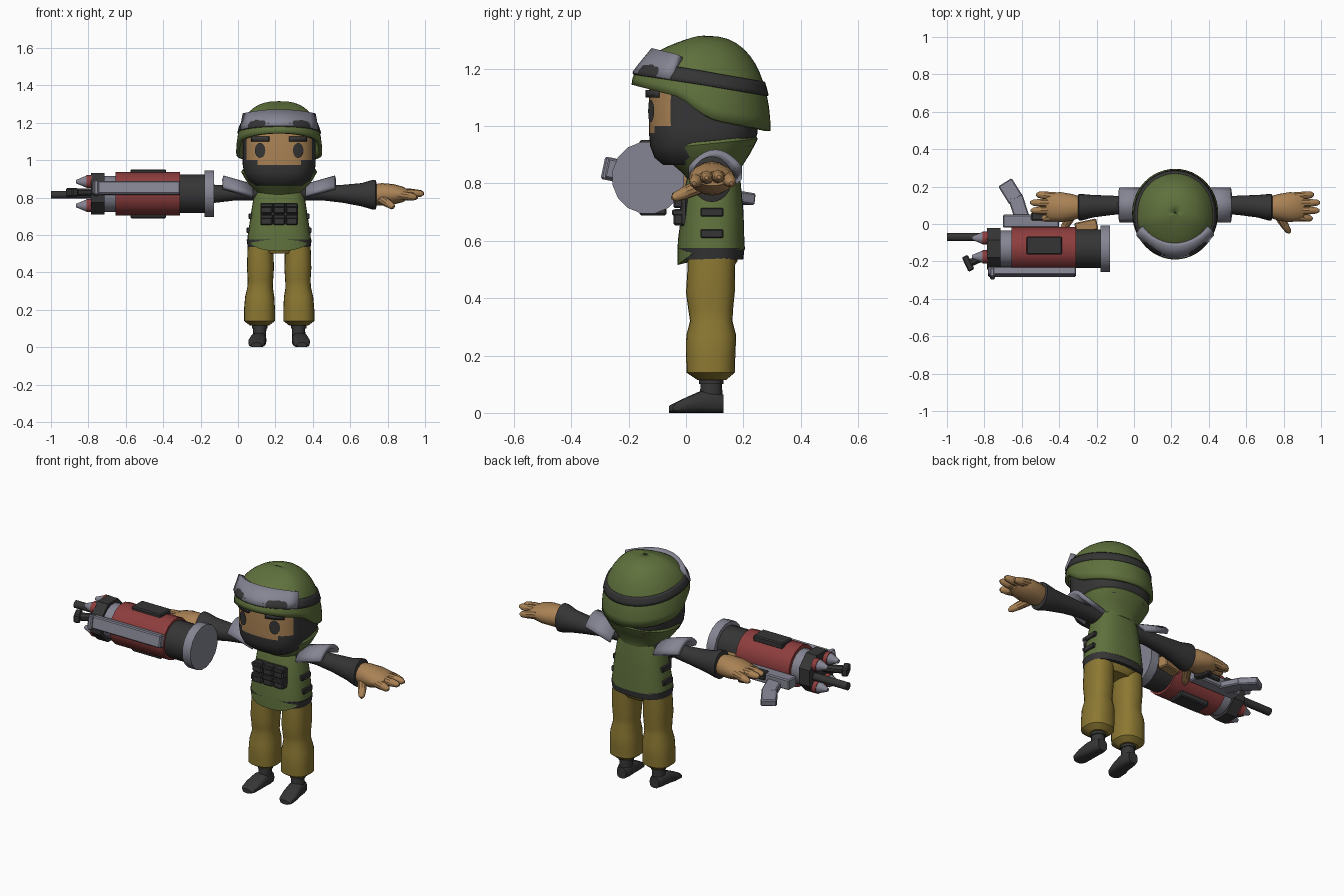
import bpy, bmesh, math
from mathutils import Vector, Euler

if "Cube" in bpy.data.objects:
    bpy.data.objects.remove(bpy.data.objects["Cube"])
BODY = 0.22          # x of the soldier's centre line; body parts use local x
parts = []


def material(name, *rgb):
    m = bpy.data.materials.new(name)
    m.use_nodes = True
    m.diffuse_color = (*rgb, 1)
    m.node_tree.nodes["Principled BSDF"].inputs["Base Color"].default_value = (*rgb, 1)
    return m


GREEN = material("olive green", .115, .165, .046)
KHAKI = material("khaki", .262, .188, .032)
BLACK = material("charcoal", .036, .036, .037)
GREY = material("steel grey", .235, .235, .295)
RED = material("dull red", .27, .047, .047)
SKIN = material("tan", .4, .223, .09)


def make(name, bm, mat, x=BODY, mirror=False, thick=0, second=None, rule=None):
    bmesh.ops.recalc_face_normals(bm, faces=bm.faces)
    me = bpy.data.meshes.new(name)
    bm.to_mesh(me)
    bm.free()
    me.materials.append(mat)
    if second:
        me.materials.append(second)
        for f in me.polygons:
            f.material_index = int(rule(f.center))
    ob = bpy.data.objects.new(name, me)
    bpy.context.collection.objects.link(ob)
    ob.location.x = x
    if mirror:
        ob.modifiers.new("Mirror", "MIRROR")
    if thick:
        s = ob.modifiers.new("Solidify", "SOLIDIFY")
        s.thickness, s.offset = thick, -1
    parts.append(ob)
    return ob


def skin_rows(name, rows, mat, closed=True, caps=True, **kw):
    """Bridge rows of points into a surface."""
    bm = bmesh.new()
    vs = [[bm.verts.new(p) for p in row] for row in rows]
    n = len(vs[0])
    for a, b in zip(vs, vs[1:]):
        for i in range(n if closed else n - 1):
            j = (i + 1) % n
            bm.faces.new((a[i], a[j], b[j], b[i]))
    if closed and caps:
        bm.faces.new(vs[0])
        bm.faces.new(vs[-1])
    return make(name, bm, mat, **kw)


def power(v, p):
    return math.copysign(abs(v) ** (2 / p), v)


def loft(name, rings, mat, axis="z", n=24, p=2, warp=None, **kw):
    """Rings are (position, centre u, centre v, radius u, radius v) along an axis."""
    rows = []
    for t, cu, cv, ru, rv in rings:
        row = []
        for i in range(n):
            a = 2 * math.pi * i / n
            u, v = cu + ru * power(math.sin(a), p), cv - rv * power(math.cos(a), p)
            q = Vector({"x": (t, u, v), "y": (u, t, v), "z": (u, v, t)}[axis])
            row.append(warp(q) if warp else q)
        rows.append(row)
    return skin_rows(name, rows, mat, **kw)


def tube(name, steps, mat, n=16, **kw):
    """Round section through (point, radius) steps on a straight line."""
    turn = (Vector(steps[-1][0]) - Vector(steps[0][0])).to_track_quat("Z", "Y")
    ring = [2 * math.pi * (i + .5) / n for i in range(n)]
    rows = [[Vector(c) + turn @ Vector((r * math.cos(a), r * math.sin(a), 0)) for a in ring]
            for c, r in steps]
    return skin_rows(name, rows, mat, **kw)


def box(name, centre, size, mat, rot=(0, 0, 0), bevel=.006, **kw):
    bm = bmesh.new()
    bmesh.ops.create_cube(bm, size=1)
    e = Euler([math.radians(r) for r in rot])
    for v in bm.verts:
        v.co = Vector(a * b for a, b in zip(v.co, size))
    bmesh.ops.bevel(bm, geom=bm.edges[:], offset=bevel, segments=1, affect="EDGES")
    for v in bm.verts:
        v.co.rotate(e)
        v.co += Vector(centre)
    return make(name, bm, mat, **kw)


# Legs and boots
loft("trouser_legs", [(.115, .105, .09, .05, .05), (.14, .105, .086, .083, .084),
     (.2, .105, .086, .083, .086), (.27, .104, .088, .078, .087), (.32, .102, .088, .068, .074),
     (.36, .1, .086, .068, .078), (.42, .1, .085, .072, .085), (.5, .1, .088, .07, .083),
     (.6, .09, .09, .075, .085)], KHAKI, p=2.4, mirror=True)
loft("trouser_hips", [(.5, 0, .09, .1, .07), (.53, 0, .09, .15, .09), (.6, 0, .09, .15, .09)],
     KHAKI, p=2.4)
loft("boots", [(-.06, .122, .012, .026, .012), (-.045, .121, .016, .042, .016),
     (0, .118, .027, .047, .027), (.05, .112, .038, .043, .038), (.1, .108, .037, .04, .037),
     (.13, .106, .032, .03, .032)], BLACK, axis="y", n=16, p=2.8, mirror=True)
loft("boot_ankles", [(.03, .108, .085, .038, .045), (.085, .104, .088, .035, .038),
     (.14, .103, .088, .037, .037)], BLACK, n=16, mirror=True)
loft("boot_cuffs", [(.1, .104, .088, .041, .042), (.115, .104, .088, .041, .042)],
     BLACK, n=16, mirror=True)


# Vest with a front flap, hem, pouches and side straps
def flap(q):
    if q.z < .53:
        q.z += .055 * min(1, max(0, (q.y + .03) / .07))
    return q


loft("vest", [(.515, 0, .0875, .17, .118), (.6, 0, .0875, .168, .116), (.7, 0, .0925, .153, .108),
     (.8, 0, .095, .137, .096), (.85, 0, .1, .12, .085)], GREEN, p=2.5, n=32, warp=flap)
loft("vest_hem", [(.535, 0, .0875, .168, .112), (.575, 0, .0875, .174, .1165)], BLACK, p=2.5, n=32)
box("pouch_panel", (0, -.008, .712), (.2, .025, .12), BLACK)
for col in (-1, 0, 1):
    for z in (.682, .742):
        box("pouch", (col * .068, -.025, z), (.063, .038, .057), BLACK)
        box("pouch_flap", (col * .068, -.028, z + .016), (.065, .04, .022), BLACK, bevel=.004)
for z in (.7, .625):
    box("side_straps", (.152 + (.7 - z) * .14, .09, z), (.022, .08, .03), BLACK, bevel=.004,
        mirror=True)

# Collar and head
loft("collar", [(.82, 0, .1, .115, .09), (.85, 0, .09, .14, .105), (.89, 0, .083, .175, .14),
     (.93, 0, .08, .198, .165), (.94, 0, .08, .203, .17), (.95, 0, .08, .197, .165)], GREEN,
     p=2.3, n=32, warp=lambda q: q + Vector((0, 0, (q.y - .1) * .1)))
HEAD_P = 2.7
loft("head", [(.865, 0, .04, .13, .12), (.89, 0, .045, .165, .155), (.93, 0, .055, .187, .18),
     (.975, 0, .06, .195, .189), (1.0, 0, .06, .195, .189), (1.08, 0, .06, .195, .19),
     (1.16, 0, .06, .195, .185), (1.2, 0, .06, .16, .15)], BLACK, p=HEAD_P, n=48, second=SKIN,
     rule=lambda c: c.y < -.055 and c.z < 1.17 and c.z > (.975 if abs(c.x) < .12 else 1.0))


def face_point(x, z, off):
    return (x, .06 - (.19 + off) * (1 - abs(x / .198) ** HEAD_P) ** (1 / HEAD_P), z)


# Eyes and brows wrapped on the face
rows = [[face_point(.102 + r * .028 * math.cos(i * math.pi / 10),
                    1.052 + r * .04 * math.sin(i * math.pi / 10), .007) for i in range(20)]
        for r in (1, .5, .05)]
skin_rows("eyes", rows, BLACK, mirror=True)
rows = [[face_point(.055 + .095 * i / 6, z, .014) for i in range(7)] for z in (1.1, 1.126)]
skin_rows("brows", rows, BLACK, closed=False, mirror=True, thick=.02)


# Helmet shell: the rim height follows its depth
def rim_height(y):
    line = [(-.2, 1.147), (-.02, 1.1), (.05, 1.045), (.1, 1.02), (.3, .982)]
    for (a, za), (b, zb) in zip(line, line[1:]):
        if y <= b:
            return za + (zb - za) * (y - a) / (b - a)
    return line[-1][1]


def helmet_point(a, t=None, z=None, off=0):
    c = math.cos(a)
    depth = .25 if c > 0 else .235
    rim = rim_height(.06 - depth * c)
    up = math.cos(t * math.pi / 2) if z is None else min(1, max(0, (z - rim) / (1.315 - rim)))
    r = max(1 - up * up, 1e-5) ** (.5 * (.75 + .75 * max(0, c) ** 2))
    return ((.23 * r + off) * math.sin(a), .06 - (depth * r + off) * c, rim + (1.315 - rim) * up)


turn = [2 * math.pi * i / 48 for i in range(48)]
rows = [[helmet_point(a, t=k / 12) for a in turn] for k in range(13)]
helmet = skin_rows("helmet", rows, GREEN, caps=False, thick=.018)


def band_point(a, dz):
    return helmet_point(a, z=1.168 + dz + .1 * math.cos(a) * .38, off=.006)


rows = [[band_point(a, dz) for a in turn] for dz in (-.024, -.008, .008, .024)]
skin_rows("helmet_band", rows, BLACK, caps=False, thick=.012)

# Goggles across the helmet front
rows = []
for x, y, dy, z in ((.208, -.187, .125, 1.188), (.206, -.167, .12, 1.215), (.195, -.12, .09, 1.272)):
    rows.append([(s / 6 * x, y + dy * (s / 6) ** 2, z - .022 * (s / 6) ** 2)
                 for s in range(-6, 7)])
skin_rows("goggles", rows, GREY, closed=False, thick=.03)

# Arms, hands and shoulder plates
loft("sleeves", [(.08, .095, .83, .05, .045), (.23, .1, .825, .042, .04), (.34, .1, .82, .052, .048),
     (.44, .095, .815, .06, .062), (.495, .09, .815, .07, .078), (.515, .09, .815, .07, .08),
     (.52, .09, .815, .06, .065)], BLACK, axis="x", mirror=True)
loft("palms", [(.5, .09, .815, .055, .055), (.55, .09, .817, .07, .06), (.61, .09, .817, .08, .055),
     (.66, .092, .817, .077, .042), (.69, .092, .817, .06, .025)], SKIN, axis="x", n=16, mirror=True)
for base, tip in (((.64, .145, .82), (.742, .158, .8)), ((.65, .11, .825), (.775, .115, .822)),
                  ((.65, .073, .822), (.772, .072, .82)), ((.64, .04, .815), (.735, .028, .8)),
                  ((.55, .05, .79), (.612, -.048, .748))):
    b, t = Vector(base), Vector(tip)
    tube("fingers", [(b, .026), (b.lerp(t, .5), .023), (b.lerp(t, .88), .017), (t, .007)], SKIN,
         n=10, mirror=True)
rows = [[(x, .102 + s / 5 * .093, z - .058 * (s / 5) ** 2) for s in range(-5, 6)]
        for x, z in ((.14, .873), (.298, .918))]
skin_rows("shoulder_plates", rows, GREY, closed=False, mirror=True, thick=.024)


# Cannon, lying along x
def along(name, x0, x1, r, mat, y=-.132, z=.82, r1=None, n=16):
    return tube(name, [((x0, y, z), r), ((x1, y, z), r if r1 is None else r1)], mat, n=n, x=0)


along("cannon_muzzle", -.18, -.127, .127, GREY)
along("cannon_neck", -.32, -.17, .105, BLACK)
along("cannon_body", -.655, -.31, .118, RED)
along("cannon_collar", -.72, -.65, .098, GREY)
along("cannon_breech", -.785, -.715, .12, BLACK, n=8)
for z in (.933, .707):
    box("cannon_plate", (-.48, -.115, z), (.19, .095, .036), BLACK, x=0)
box("cannon_rail", (-.545, -.255, .85), (.47, .045, .07), GREY, (-12, 0, 0), x=0)
box("rail_stop", (-.757, -.265, .85), (.025, .05, .08), GREY, (-12, 0, 0), x=0)
for y in (-.075, -.175):
    for z in (.885, .757):
        along("missile_base", -.81, -.78, .036, RED, y, z)
        along("missile_tip", -.81, -.865, .033, GREY, y, z, r1=.01)
along("barrel", -1, -.78, .022, BLACK, -.07, .815, n=12)
tube("crank_arm", [((-.77, -.16, .828), .022), ((-.88, -.21, .828), .022)], BLACK, n=8, x=0)
box("crank_end", (-.887, -.21, .828), (.035, .085, .045), BLACK, (0, 0, 25), x=0)

# Grip assembly behind the cannon
box("receiver", (-.55, .015, .785), (.3, .07, .06), GREY, x=0)
box("receiver_cover", (-.5, .04, .8), (.1, .045, .045), BLACK, x=0)
box("pistol_grip", (-.42, .07, .77), (.04, .09, .035), BLACK, (0, 0, 20), x=0)
box("magazine_upper", (-.615, .085, .765), (.08, .13, .04), GREY, (-6, 0, 18), x=0)
box("magazine_lower", (-.66, .175, .752), (.085, .11, .042), GREY, (-8, 0, 32), x=0)
box("stock", (-.255, -.012, .8), (.12, .06, .07), SKIN, (0, 0, 12), x=0)

# Smooth rounded surfaces, keep hard edges
bpy.ops.object.select_all(action="DESELECT")
for ob in parts:
    ob.select_set(True)
bpy.context.view_layer.objects.active = helmet
bpy.ops.object.shade_smooth_by_angle(angle=math.radians(35))
